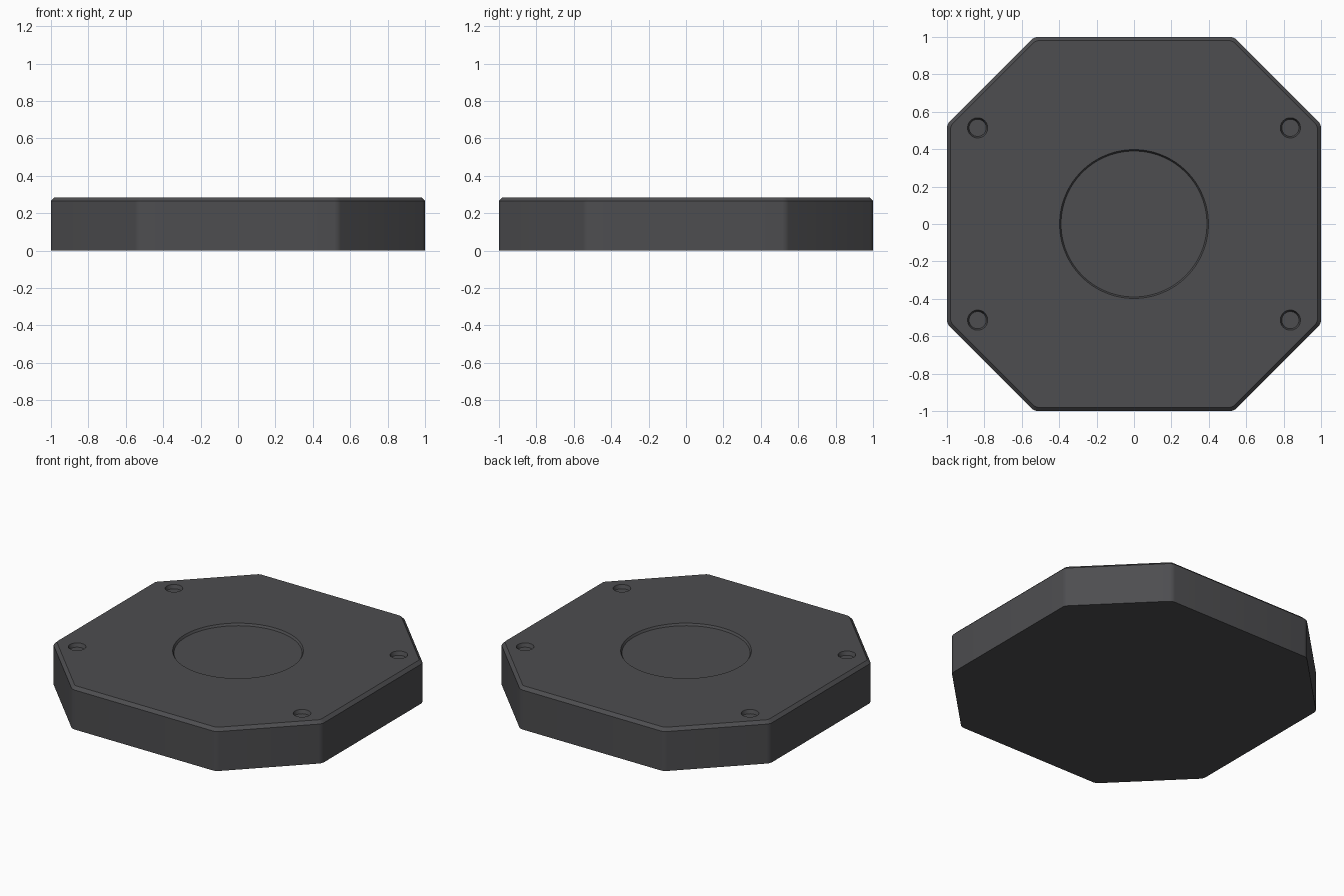
import bpy, bmesh, math

if "Cube" in bpy.data.objects:
    bpy.data.objects.remove(bpy.data.objects["Cube"])

H, C, CH = 0.285, 0.534, 0.02   # height, octagon corner offset, top chamfer


def dark_material():
    m = bpy.data.materials.new("dark_grey")
    m.diffuse_color = (0.075, 0.075, 0.08, 1)
    m.use_nodes = True
    m.node_tree.nodes["Principled BSDF"].inputs["Base Color"].default_value = m.diffuse_color
    return m


def new_object(name, bm):
    bmesh.ops.recalc_face_normals(bm, faces=bm.faces)
    me = bpy.data.meshes.new(name)
    bm.to_mesh(me)
    bm.free()
    ob = bpy.data.objects.new(name, me)
    bpy.context.collection.objects.link(ob)
    return ob


def recess_cutter(name, x, y, r_top, r_floor, depth, sides):
    # tapered plug: flush wall above the top face, slightly narrower floor
    top = 0.05
    slope = (r_top - r_floor) / depth
    bm = bmesh.new()
    bmesh.ops.create_cone(bm, cap_ends=True, segments=sides, radius1=r_floor,
                          radius2=r_top + slope * top, depth=depth + top)
    bmesh.ops.translate(bm, verts=bm.verts, vec=(x, y, H + (top - depth) / 2))
    ob = new_object(name, bm)
    ob.hide_render = True
    return ob


# octagonal slab
bm = bmesh.new()
outline = [(1, -C), (1, C), (C, 1), (-C, 1), (-1, C), (-1, -C), (-C, -1), (C, -1)]
base = bm.faces.new([bm.verts.new((x, y, 0)) for x, y in outline])
ext = bmesh.ops.extrude_face_region(bm, geom=[base], use_keep_orig=True)
bmesh.ops.translate(bm, vec=(0, 0, H),
                    verts=[g for g in ext["geom"] if isinstance(g, bmesh.types.BMVert)])
bmesh.ops.recalc_face_normals(bm, faces=bm.faces)

# softly rounded vertical corners, then the chamfered top rim
upright = [e for e in bm.edges if abs(e.verts[0].co.z - e.verts[1].co.z) > 0.1]
bmesh.ops.bevel(bm, geom=upright, offset=0.02, segments=4, profile=0.5, affect='EDGES')
rim = [e for e in bm.edges if all(v.co.z > H - 1e-4 for v in e.verts)]
bmesh.ops.bevel(bm, geom=rim, offset=CH, segments=1, affect='EDGES')
slab = new_object("octagonal_slab", bm)
slab.data.materials.append(dark_material())

# round centre recess and four corner sockets
cutters = [recess_cutter("centre_recess_cutter", 0, 0, 0.398, 0.39, 0.014, 96)]
for sx in (-1, 1):
    for sy in (-1, 1):
        cutters.append(recess_cutter("socket_cutter", sx * 0.836, sy * 0.514,
                                     0.054, 0.046, 0.025, 32))

bpy.context.view_layer.objects.active = slab
slab.select_set(True)
for c in cutters:
    mod = slab.modifiers.new("recess", 'BOOLEAN')
    mod.operation = 'DIFFERENCE'
    mod.solver = 'EXACT'
    mod.object = c
    bpy.ops.object.modifier_apply(modifier=mod.name)
    bpy.data.objects.remove(c, do_unlink=True)

bpy.ops.object.shade_smooth_by_angle(angle=math.radians(25))
